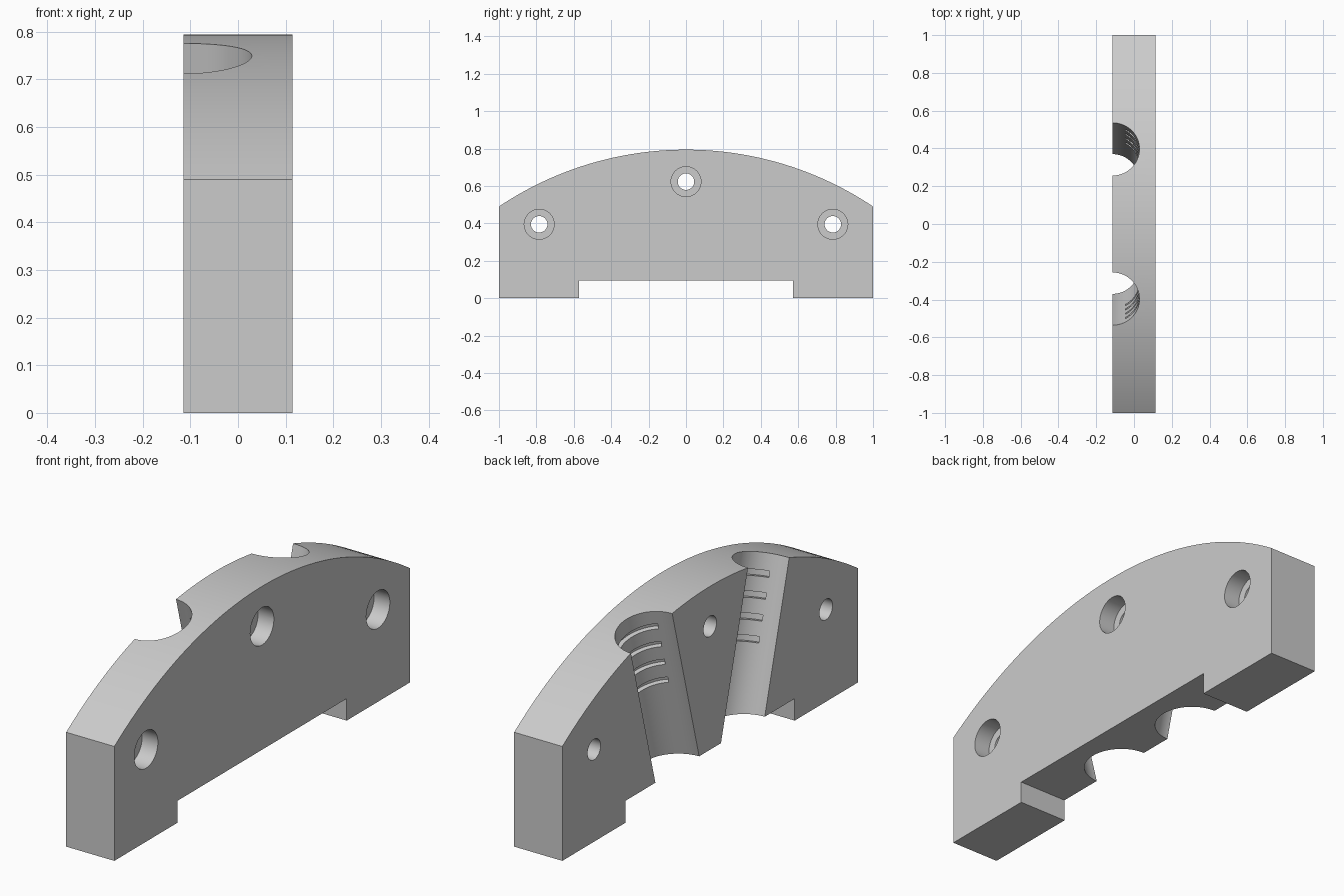
import bpy
import bmesh
from math import sin, cos, acos, asin, pi, radians, sqrt, tau
from mathutils import Matrix

if "Cube" in bpy.data.objects:
    bpy.data.objects.remove(bpy.data.objects["Cube"], do_unlink=True)

grey = bpy.data.materials.new("light_grey")
grey.use_nodes = True
grey.diffuse_color = (0.6, 0.6, 0.6, 1)
grey.node_tree.nodes["Principled BSDF"].inputs["Base Color"].default_value = (0.6, 0.6, 0.6, 1)

HALF = 0.114                     # half thickness
SHOULDER, CREST = 0.49, 0.794    # end height and top of the arch
NOTCH_Y, NOTCH_Z = 0.573, 0.094  # recess under the foot
GROOVE_R, TILT = 0.143, radians(15)


def prism(name, outline, height, matrix):
    """Extrude a flat xy outline along local z, centred, then place it."""
    bm = bmesh.new()
    base = bm.faces.new([bm.verts.new((x, y, -height / 2)) for x, y in outline])
    top = bmesh.ops.extrude_face_region(bm, geom=[base])["geom"]
    moved = [v for v in top if isinstance(v, bmesh.types.BMVert)]
    bmesh.ops.translate(bm, verts=moved, vec=(0, 0, height))
    bmesh.ops.recalc_face_normals(bm, faces=bm.faces)
    bm.transform(matrix)
    mesh = bpy.data.meshes.new(name)
    bm.to_mesh(mesh)
    bm.free()
    mesh.materials.append(grey)
    obj = bpy.data.objects.new(name, mesh)
    bpy.context.collection.objects.link(obj)
    return obj


def circle(radius, sides=64):
    return [(radius * cos(tau * i / sides), radius * sin(tau * i / sides)) for i in range(sides)]


def cut(target, cutter):
    mod = target.modifiers.new("cut", "BOOLEAN")
    mod.operation, mod.solver, mod.object = "DIFFERENCE", "EXACT", cutter
    bpy.context.view_layer.objects.active = target
    bpy.ops.object.modifier_apply(modifier=mod.name)
    bpy.data.objects.remove(cutter, do_unlink=True)


# Arched block with a recessed foot
rise = CREST - SHOULDER
arch_r = (1 + rise * rise) / (2 * rise)
sweep = asin(1 / arch_r)
steps = 64
outline = [(-1, 0), (-NOTCH_Y, 0), (-NOTCH_Y, NOTCH_Z), (NOTCH_Y, NOTCH_Z), (NOTCH_Y, 0), (1, 0)]
for i in range(steps + 1):
    a = sweep * (1 - 2 * i / steps)
    outline.append((arch_r * sin(a), CREST - arch_r + arch_r * cos(a)))
# local x -> y, local y -> z, local z -> x
side_on = Matrix(((0, 0, 1, 0), (1, 0, 0, 0), (0, 1, 0, 0), (0, 0, 0, 1)))
block = prism("arched_clamp_block", outline, 2 * HALF, side_on)

# Counterbored bolt holes
for y, z in ((0, 0.623), (-0.785, 0.395), (0.785, 0.395)):
    hole = Matrix.Translation((0, y, z)) @ side_on
    cut(block, prism("bolt_hole", circle(0.044), 1, hole))
    depth = 0.075
    bore = Matrix.Translation((HALF, y, z)) @ side_on
    cut(block, prism("counterbore", circle(0.08), 2 * depth, bore))

# Slanted half-round grooves, each with four grip slots in its wall
slot_r, slot_x = GROOVE_R + 0.02, 0.068
reach = acos(slot_x / slot_r)
segment = [(slot_r * cos(a), slot_r * sin(a))
           for a in (reach * (2 * i / 32 - 1) for i in range(33))]
for side in (-1, 1):
    axis = Matrix.Translation((-HALF, side * 0.222, NOTCH_Z)) @ Matrix.Rotation(-side * TILT, 4, "X")
    cut(block, prism("groove", circle(GROOVE_R, 96), 3, axis))
    for n in range(4):
        place = axis @ Matrix.Translation((0, 0, 0.596 - 0.088 * n))
        cut(block, prism("grip_slot", segment, 0.026, place))

bpy.ops.object.select_all(action="DESELECT")
block.select_set(True)
bpy.context.view_layer.objects.active = block
bpy.ops.object.shade_smooth_by_angle(angle=radians(25))
